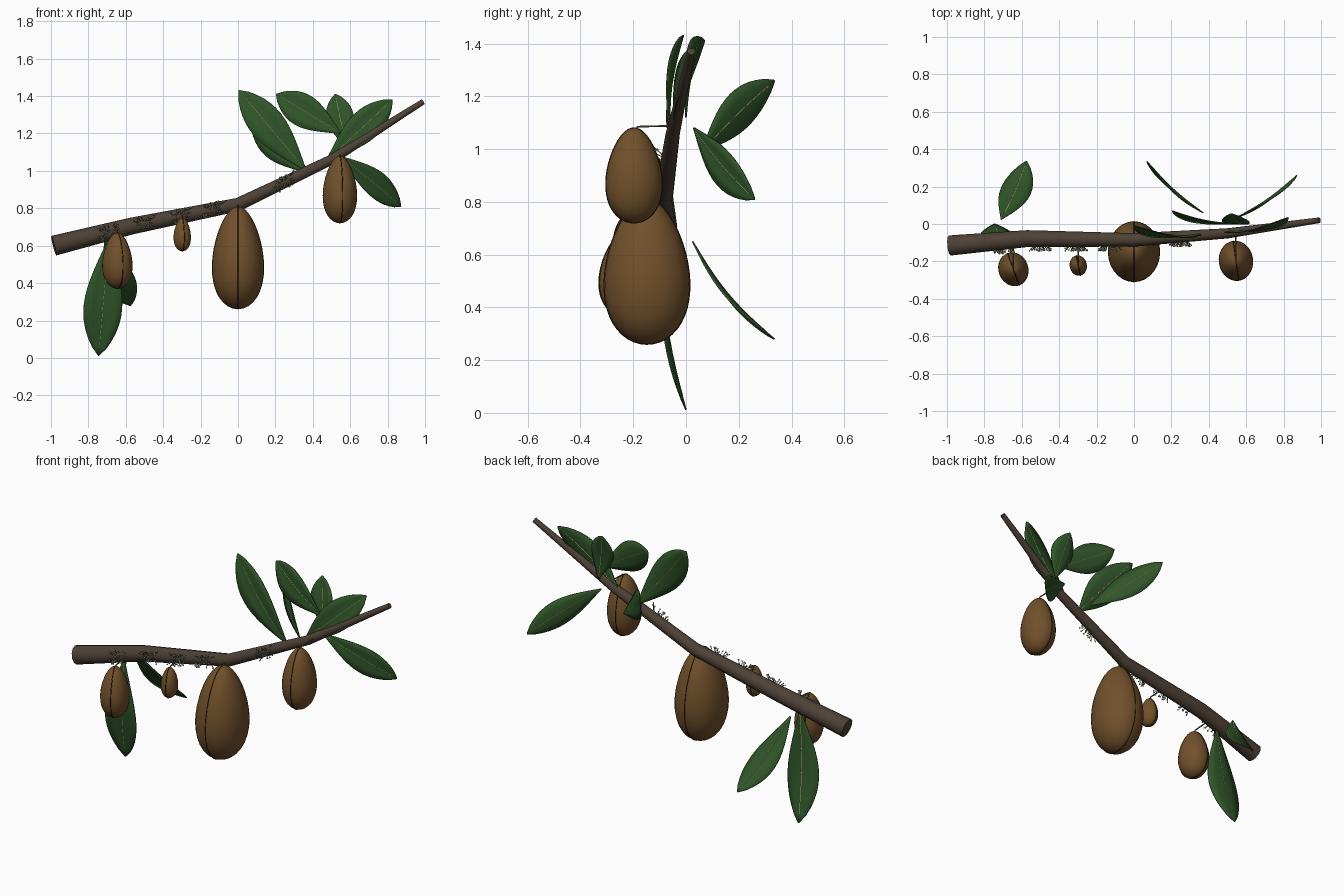
import bpy, bmesh, random
from math import sin, cos, pi, radians
from mathutils import Vector, Matrix

random.seed(4)
cube = bpy.data.objects.get("Cube")
if cube:
    bpy.data.objects.remove(cube, do_unlink=True)


def material(name, rgb):
    m = bpy.data.materials.new(name)
    m.use_nodes = True
    m.diffuse_color = (*rgb, 1)
    bsdf = m.node_tree.nodes["Principled BSDF"]
    bsdf.inputs["Base Color"].default_value = (*rgb, 1)
    bsdf.inputs["Roughness"].default_value = 0.8
    return m


BARK = material("bark_brown", (0.075, 0.052, 0.037))
FRUIT = material("fruit_brown", (0.165, 0.08, 0.024))
SEAM = material("dark_seam", (0.035, 0.018, 0.008))
LEAF = material("leaf_green", (0.029, 0.09, 0.022))
RIB = material("midrib_yellow", (0.4, 0.38, 0.14))
STALK = material("stalk_olive", (0.13, 0.15, 0.07))
PETAL = material("petal_cream", (0.5, 0.53, 0.38))


def add_object(name, mesh, mat, smooth=True):
    ob = bpy.data.objects.new(name, mesh)
    bpy.context.collection.objects.link(ob)
    mesh.materials.clear()
    mesh.materials.append(mat)
    if smooth:
        bpy.ops.object.select_all(action='DESELECT')
        ob.select_set(True)
        bpy.context.view_layer.objects.active = ob
        bpy.ops.object.shade_smooth_by_angle(angle=radians(45))
    return ob


def from_bmesh(name, bm, mat, smooth=True):
    mesh = bpy.data.meshes.new(name)
    bm.to_mesh(mesh)
    bm.free()
    return add_object(name, mesh, mat, smooth)


def tubes(name, paths, radius, mat, radii=None, sides=1, cyclic=False):
    """Round tubes along point paths, merged into one mesh."""
    cu = bpy.data.curves.new(name, 'CURVE')
    cu.dimensions = '3D'
    cu.bevel_depth = radius
    cu.bevel_resolution = sides
    cu.use_fill_caps = True
    for path in paths:
        sp = cu.splines.new('POLY')
        sp.points.add(len(path) - 1)
        sp.use_cyclic_u = cyclic
        for i, p in enumerate(path):
            sp.points[i].co = (*p, 1)
            sp.points[i].radius = radii[i] / radius if radii else 1
    tmp = bpy.data.objects.new(name + "_path", cu)
    bpy.context.collection.objects.link(tmp)
    bpy.context.view_layer.update()
    deps = bpy.context.evaluated_depsgraph_get()
    mesh = bpy.data.meshes.new_from_object(tmp.evaluated_get(deps))
    bpy.data.objects.remove(tmp, do_unlink=True)
    bpy.data.curves.remove(cu)
    mesh.name = name
    return add_object(name, mesh, mat)


# Branch, tapering toward the upper end
BRANCH = [Vector(p) for p in ((-0.985, -0.115, 0.6), (-0.57, -0.078, 0.705), (0, -0.085, 0.82),
                              (0.5, -0.05, 1.06), (0.99, 0.02, 1.37))]
THICK = [0.054, 0.045, 0.036, 0.027, 0.015]
tubes("branch", [BRANCH], 0.05, BARK, THICK, sides=4)


def branch_at(x):
    """Centre and radius of the branch at a given x."""
    for a, b, ra, rb in zip(BRANCH, BRANCH[1:], THICK, THICK[1:]):
        if x <= b.x:
            t = (x - a.x) / (b.x - a.x)
            return a.lerp(b, t), ra + (rb - ra) * t
    return BRANCH[-1], THICK[-1]


# Egg-shaped fruits with a dark seam and a thin stem
def egg(v, rx, ry, h):
    f = (1 - 0.2 * v.z) / 1.02
    return Vector((v.x * rx * f, v.y * ry * f, v.z * h))


def fruit(name, centre, rx, ry, h, turn):
    place = Matrix.Translation(centre) @ Matrix.Rotation(radians(turn), 4, 'Z')
    bm = bmesh.new()
    bmesh.ops.create_uvsphere(bm, u_segments=28, v_segments=18, radius=1)
    for v in bm.verts:
        v.co = place @ egg(v.co, rx, ry, h)
    from_bmesh(name, bm, FRUIT)
    ring = [Vector((0, sin(a), cos(a))) for a in (2 * pi * i / 48 for i in range(48))]
    tubes(name + "_seam", [[place @ egg(p, rx, ry, h) for p in ring]], 0.0025, SEAM, cyclic=True)
    top = Vector(centre) + Vector((0, 0, h))
    end, _ = branch_at(centre[0])
    tubes(name + "_stem", [[top - Vector((0, 0, 0.01)), top + Vector((0, 0.015, 0.005)), end]],
          0.004, STALK)


fruit("large_fruit", (0, -0.148, 0.535), 0.14, 0.163, 0.275, 0)
fruit("upper_fruit", (0.545, -0.197, 0.9), 0.092, 0.108, 0.18, 8)
fruit("lower_fruit", (-0.645, -0.242, 0.52), 0.08, 0.092, 0.15, 20)
fruit("small_fruit", (-0.298, -0.222, 0.66), 0.046, 0.055, 0.09, 12)


# Leaves: folded, bowed blades with a pale midrib
def leaf(name, base, tip, width, facing, bow=0.025):
    base, tip = Vector(base), Vector(tip)
    axis = (tip - base).normalized()
    n = Vector(facing)
    n = (n - axis * n.dot(axis)).normalized()
    side = axis.cross(n)
    rows, cols = 14, (-1, -0.5, 0, 0.5, 1)

    def spine(t):
        return base.lerp(tip, t) + n * bow * sin(pi * t)

    bm = bmesh.new()
    grid = []
    for i in range(rows + 1):
        t = i / rows
        w = width / 2 * max(sin(pi * t ** 1.3), 0.0) ** 0.8 + 0.003
        grid.append([bm.verts.new(spine(t) + side * w * c + n * 0.16 * w * abs(c)) for c in cols])
    for a, b in zip(grid, grid[1:]):
        for j in range(len(cols) - 1):
            bm.faces.new((a[j], a[j + 1], b[j + 1], b[j]))
    bmesh.ops.recalc_face_normals(bm, faces=bm.faces)
    ob = from_bmesh(name, bm, LEAF)
    mod = ob.modifiers.new("thickness", 'SOLIDIFY')
    mod.thickness = 0.005
    mod.offset = 0
    tubes(name + "_midrib", [[spine(0.04 + 0.088 * i) for i in range(11)]], 0.0032, RIB)


FRONT = (0, -1, 0)
leaf("left_tall_leaf", (0.365, -0.055, 1.0), (0.005, -0.01, 1.43), 0.18, FRONT)
leaf("left_back_leaf", (0.37, 0.06, 0.99), (0.07, 0.335, 1.26), 0.15, (-0.68, -0.73, 0), 0.015)
leaf("upper_leaf", (0.55, 0.0, 1.2), (0.205, 0.07, 1.41), 0.17, FRONT, 0.015)
leaf("short_leaf", (0.58, 0.0, 1.12), (0.52, 0.055, 1.41), 0.14, FRONT, 0.01)
leaf("right_leaf", (0.47, -0.04, 1.05), (0.825, 0.035, 1.38), 0.16, FRONT)
leaf("right_back_leaf", (0.54, 0.03, 1.08), (0.87, 0.26, 0.81), 0.14, (0.57, -0.82, 0), 0.015)
leaf("lower_front_leaf", (-0.69, -0.09, 0.64), (-0.745, 0.0, 0.012), 0.2, FRONT)
leaf("lower_back_leaf", (-0.71, 0.025, 0.65), (-0.575, 0.335, 0.28), 0.16, (0, -0.77, -0.64))

# Flower clusters on the front of the branch
flowers = bmesh.new()
stalks = []
for x in (-0.69, -0.5, -0.31, -0.13, 0.25):
    mid, r = branch_at(x)
    for _ in range(34):
        cx = x + random.uniform(-0.06, 0.06)
        on, _r = branch_at(cx)
        head = Vector((cx, mid.y - r - random.uniform(0.008, 0.022),
                       on.z + random.uniform(-0.04, 0.04)))
        bmesh.ops.create_icosphere(flowers, subdivisions=1, radius=random.uniform(0.004, 0.006),
                                   matrix=Matrix.Translation(head))
        root = Vector((x + (cx - x) * 0.6, on.y - r * 0.8, on.z + (head.z - on.z) * 0.4))
        stalks.append([root, head])
from_bmesh("flower_heads", flowers, PETAL, smooth=False)
tubes("flower_stalks", stalks, 0.0016, STALK, sides=0)
